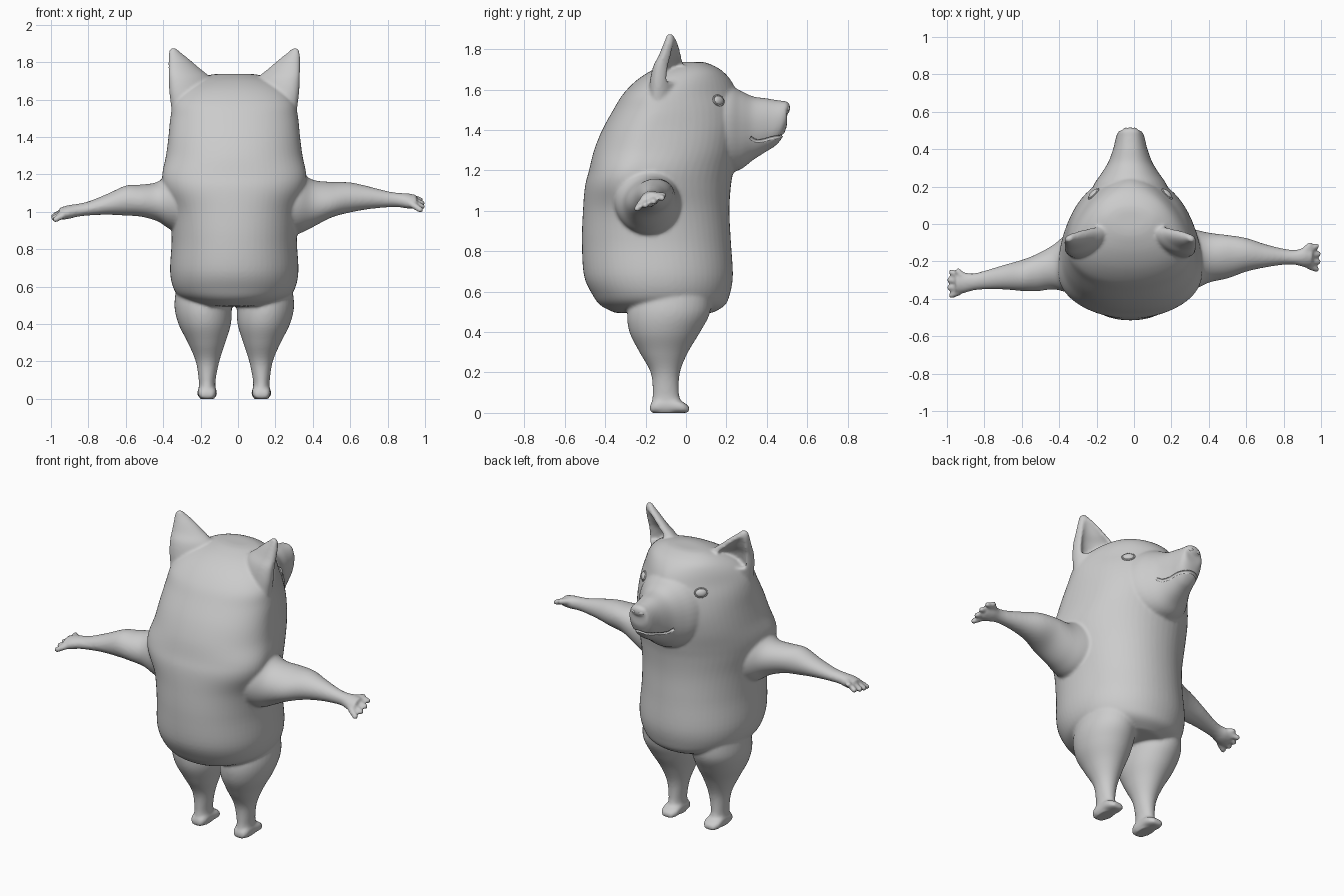
import bpy, bmesh, math
from mathutils import Vector, Matrix

if "Cube" in bpy.data.objects:
    bpy.data.objects.remove(bpy.data.objects["Cube"])

CX = -0.02  # the body's mirror plane
grey = bpy.data.materials.new("plain_grey")
grey.diffuse_color = (0.6, 0.6, 0.6, 1)
grey.use_nodes = True
grey.node_tree.nodes["Principled BSDF"].inputs["Base Color"].default_value = grey.diffuse_color


def spline(rows, steps=5):
    """Smooth interpolation through rows of numbers."""
    out = []
    for i in range(len(rows) - 1):
        p = [rows[max(i - 1, 0)], rows[i], rows[i + 1], rows[min(i + 2, len(rows) - 1)]]
        for s in range(steps):
            t = s / steps
            out.append([0.5 * (2 * b + (c - a) * t + (2 * a - 5 * b + 4 * c - d) * t * t
                               + (3 * b - a - 3 * c + d) * t ** 3) for a, b, c, d in zip(*p)])
    return out + [list(rows[-1])]


def loft(bm, rows, axis, power=2.0, tilt=0.0, sides=40):
    """Rows of (x, y, z, r1, r2, [front r2, front power]): ovals across the axis, tilted around it."""
    rings = []
    for x, y, z, r1, r2, *front in spline(rows):
        ring = []
        for k in range(sides):
            a = 2 * math.pi * k / sides
            c, s = math.cos(a), math.sin(a)
            depth, e = front if front and s > 0 else (r2, power)
            u = r1 * math.copysign(abs(c) ** (2 / e), c)
            v = depth * math.copysign(abs(s) ** (2 / e), s)
            u, v = u * math.cos(tilt) - v * math.sin(tilt), u * math.sin(tilt) + v * math.cos(tilt)
            off = {"z": (u, v, 0), "y": (u, 0, v), "x": (0, u, v)}[axis]
            ring.append(bm.verts.new(Vector((x, y, z)) + Vector(off)))
        rings.append(ring)
    faces = [bm.faces.new(rings[0]), bm.faces.new(rings[-1][::-1])]
    for a, b in zip(rings, rings[1:]):
        for k in range(sides):
            n = (k + 1) % sides
            faces.append(bm.faces.new((a[k], b[k], b[n], a[n])))
    bmesh.ops.recalc_face_normals(bm, faces=faces)


def ball(bm, center, size, turn=0.0):
    m = Matrix.Translation(center) @ Matrix.Rotation(turn, 4, "Z") @ Matrix.Diagonal((*size, 1))
    bmesh.ops.create_uvsphere(bm, u_segments=24, v_segments=16, radius=1, matrix=m)


def capsule(bm, a, b, r1, r2):
    for i in range(7):
        t = i / 6
        r = r1 + (r2 - r1) * t
        ball(bm, Vector(a).lerp(Vector(b), t), (r, r, r))


def link(name, data):
    ob = bpy.data.objects.new(name, data)
    bpy.context.collection.objects.link(ob)
    return ob


def finish(name, bm):
    me = bpy.data.meshes.new(name)
    bm.to_mesh(me)
    bm.free()
    me.materials.append(grey)
    me.shade_smooth()
    return link(name, me)


def evaluated(ob):
    return ob.evaluated_get(bpy.context.evaluated_depsgraph_get())


def cut(ob, cutter):
    m = ob.modifiers.new("cut", "BOOLEAN")
    m.object, m.operation, m.solver = cutter, "DIFFERENCE", "EXACT"
    cutter.hide_render = True
    cutter.hide_set(True)


bm = bmesh.new()

# torso and skull: z, back, widest y, front, half width, roundness of the front
torso = [(0.495, -0.35, -0.12, 0.13, 0.18, 2.1), (0.53, -0.42, -0.12, 0.19, 0.27, 2.1),
         (0.58, -0.46, -0.13, 0.215, 0.32, 2.1), (0.68, -0.505, -0.14, 0.232, 0.343, 2.1),
         (0.85, -0.515, -0.16, 0.222, 0.335, 2.1), (1.0, -0.51, -0.19, 0.215, 0.345, 2.1),
         (1.12, -0.50, -0.25, 0.222, 0.378, 2.1), (1.2, -0.48, -0.25, 0.235, 0.385, 2.1),
         (1.3, -0.455, -0.2, 0.25, 0.365, 2.2), (1.4, -0.415, -0.17, 0.265, 0.352, 2.1),
         (1.5, -0.36, -0.13, 0.27, 0.342, 1.8), (1.58, -0.31, -0.12, 0.255, 0.325, 1.65),
         (1.65, -0.24, -0.08, 0.22, 0.28, 1.75), (1.70, -0.16, -0.03, 0.17, 0.215, 2),
         (1.73, -0.08, 0.02, 0.11, 0.14, 2), (1.738, -0.03, 0.02, 0.07, 0.08, 2)]
loft(bm, [(CX, m, z, w, m - b, f - m, e) for z, b, m, f, w, e in torso], "z", 2.15, sides=64)

# muzzle: y, bottom, top, half width
muzzle = [(0.05, 1.2, 1.6, 0.26), (0.2, 1.19, 1.62, 0.2), (0.27, 1.205, 1.595, 0.155),
          (0.33, 1.25, 1.567, 0.118), (0.4, 1.295, 1.557, 0.092), (0.44, 1.32, 1.55, 0.082),
          (0.475, 1.36, 1.545, 0.073), (0.5, 1.42, 1.54, 0.06)]
loft(bm, [(CX, y, (b + t) / 2, w, (t - b) / 2) for y, b, t, w in muzzle], "y", 2.2)
ball(bm, (CX, 0.485, 1.51), (0.055, 0.032, 0.035))

# arms, with a slightly different pose on each side
left_arm = [(-0.26, -0.2, 1.06, 0.18, 0.19), (-0.36, -0.21, 1.06, 0.155, 0.155), (-0.43, -0.23, 1.055, 0.12, 0.105),
            (-0.52, -0.26, 1.06, 0.1, 0.085), (-0.6, -0.275, 1.06, 0.083, 0.08), (-0.7, -0.285, 1.04, 0.065, 0.055),
            (-0.8, -0.3, 1.018, 0.05, 0.037), (-0.86, -0.31, 1.008, 0.046, 0.034),
            (-0.91, -0.315, 0.998, 0.055, 0.036), (-0.955, -0.32, 0.99, 0.05, 0.03)]
right_arm = [(0.22, -0.19, 1.06, 0.18, 0.19), (0.32, -0.19, 1.05, 0.16, 0.17), (0.4, -0.18, 1.045, 0.135, 0.125),
             (0.5, -0.175, 1.065, 0.12, 0.09), (0.6, -0.165, 1.077, 0.092, 0.078), (0.7, -0.17, 1.075, 0.063, 0.06),
             (0.8, -0.175, 1.067, 0.043, 0.043), (0.86, -0.178, 1.063, 0.04, 0.038),
             (0.91, -0.18, 1.058, 0.052, 0.038), (0.955, -0.18, 1.055, 0.049, 0.032)]
for rows, side, lean in ((left_arm, -1, 0.2), (right_arm, 1, 0.4)):
    loft(bm, rows, "x", tilt=lean)
    x, y, z = rows[-1][:3]
    # four fingers and a thumb
    for k in range(4):
        d = (k - 1.5) * 0.033
        dz = d * math.tan(lean)
        reach = 0.03 if k in (1, 2) else 0.02
        capsule(bm, (x - side * 0.02, y + d * 0.9, z + dz * 0.9),
                (x + side * reach, y + d * 1.25, z + dz * 1.25 - 0.018), 0.018, 0.0165)
    capsule(bm, (x - side * 0.045, y + 0.035, z + 0.02), (x - side * 0.015, y + 0.068, z + 0.022), 0.02, 0.016)

# legs and feet: offset, z, back, front, half width
leg = [(0.165, 0.62, -0.26, 0.12, 0.14), (0.167, 0.5, -0.29, 0.12, 0.153), (0.158, 0.4, -0.28, 0.07, 0.14),
       (0.148, 0.3, -0.23, 0.01, 0.1), (0.143, 0.2, -0.175, -0.03, 0.063), (0.145, 0.1, -0.165, -0.035, 0.045),
       (0.145, 0.05, -0.17, -0.025, 0.045), (0.145, 0.0, -0.165, -0.035, 0.042)]
sole = [(-0.178, 0.02, 0.03), (-0.15, 0.032, 0.047), (-0.08, 0.036, 0.05), (-0.02, 0.028, 0.052), (0.016, 0.016, 0.03)]
for s in (-1, 1):
    loft(bm, [(CX + s * o, (b + f) / 2, z, w, (f - b) / 2) for o, z, b, f, w in leg], "z")
    loft(bm, [(CX + s * 0.145, y, h, w, h) for y, h, w in sole], "y", 2.6)

# ears: offset, y, z, radii; hollowed towards the face, then merged into the head
ear = [(0.215, -0.1, 1.55, 0.13, 0.07), (0.225, -0.095, 1.64, 0.132, 0.068), (0.238, -0.088, 1.715, 0.122, 0.058),
       (0.267, -0.08, 1.765, 0.092, 0.045), (0.296, -0.076, 1.815, 0.06, 0.034), (0.318, -0.077, 1.852, 0.034, 0.022),
       (0.326, -0.08, 1.876, 0.014, 0.012)]
ears, hollow = bmesh.new(), bmesh.new()
for s in (-1, 1):
    loft(ears, [(CX + s * o, y, z, a, b) for o, y, z, a, b in ear], "z", tilt=-s * 0.45)
    inner = [(CX + s * (o + 0.02), y + 0.043, z, a * 0.7, b * 0.9) for o, y, z, a, b in ear[1:-1]]
    loft(hollow, inner, "z", tilt=-s * 0.45)
ears = finish("ears", ears)
hollow = finish("ear_hollow_cutter", hollow)
cut(ears, hollow)
bm.from_mesh(evaluated(ears).to_mesh())
for helper in (ears, hollow):
    bpy.data.objects.remove(helper)

# one continuous skin
body = finish("body", bm)
fuse = body.modifiers.new("fuse", "REMESH")
fuse.mode, fuse.voxel_size, fuse.use_smooth_shade = "VOXEL", 0.0085, True
soften = body.modifiers.new("soften", "SMOOTH")
soften.factor, soften.iterations = 0.5, 7
skin = evaluated(body)

# mouth groove: a thin tube that follows the muzzle surface
groove = bpy.data.curves.new("mouth_cutter", "CURVE")
groove.dimensions = "3D"
groove.bevel_depth = 0.008
groove.use_fill_caps = True
line = groove.splines.new("POLY")
half = [(0.122, 0.32, 1.362), (0.107, 0.35, 1.345), (0.093, 0.39, 1.346), (0.078, 0.425, 1.358),
        (0.055, 0.455, 1.368), (0.025, 0.475, 1.375)]
path = spline([(-x, y, z) for x, y, z in half] + [(0, 0.479, 1.378)] + half[::-1], 4)
line.points.add(len(path) - 1)
for p, (x, y, z) in zip(line.points, path):
    p.co = (*skin.closest_point_on_mesh(Vector((CX + x, y, z)))[1], 1)

# eyes with thin lids, set on the face surface
spots = [skin.closest_point_on_mesh(Vector((CX + s * 0.21, 0.175, 1.553)))[1:3] for s in (-1, 1)]
for (spot, normal), side in zip(spots, ("left", "right")):
    rot = normal.to_track_quat("Z", "Y").to_matrix().to_4x4()
    eye = bmesh.new()
    ball(eye, (0, 0, 0), (0.033, 0.024, 0.016))
    ring = [(0.034 * math.cos(k * math.pi / 16), 0.025 * math.sin(k * math.pi / 16), 0) for k in range(32)]
    for c in ring:
        bmesh.ops.create_icosphere(eye, subdivisions=1, radius=0.006, matrix=Matrix.Translation(c))
    bmesh.ops.transform(eye, matrix=Matrix.Translation(spot) @ rot, verts=eye.verts)
    finish(side + "_eye", eye)

tube = link("mouth_tube", groove)
mouth = link("mouth_cutter", bpy.data.meshes.new_from_object(evaluated(tube)))
bpy.data.objects.remove(tube)
cut(body, mouth)

# nostrils
nose = bmesh.new()
for s in (-1, 1):
    ball(nose, (CX + s * 0.026, 0.503, 1.505), (0.016, 0.011, 0.012), s * -0.4)
finish("nostrils", nose)
